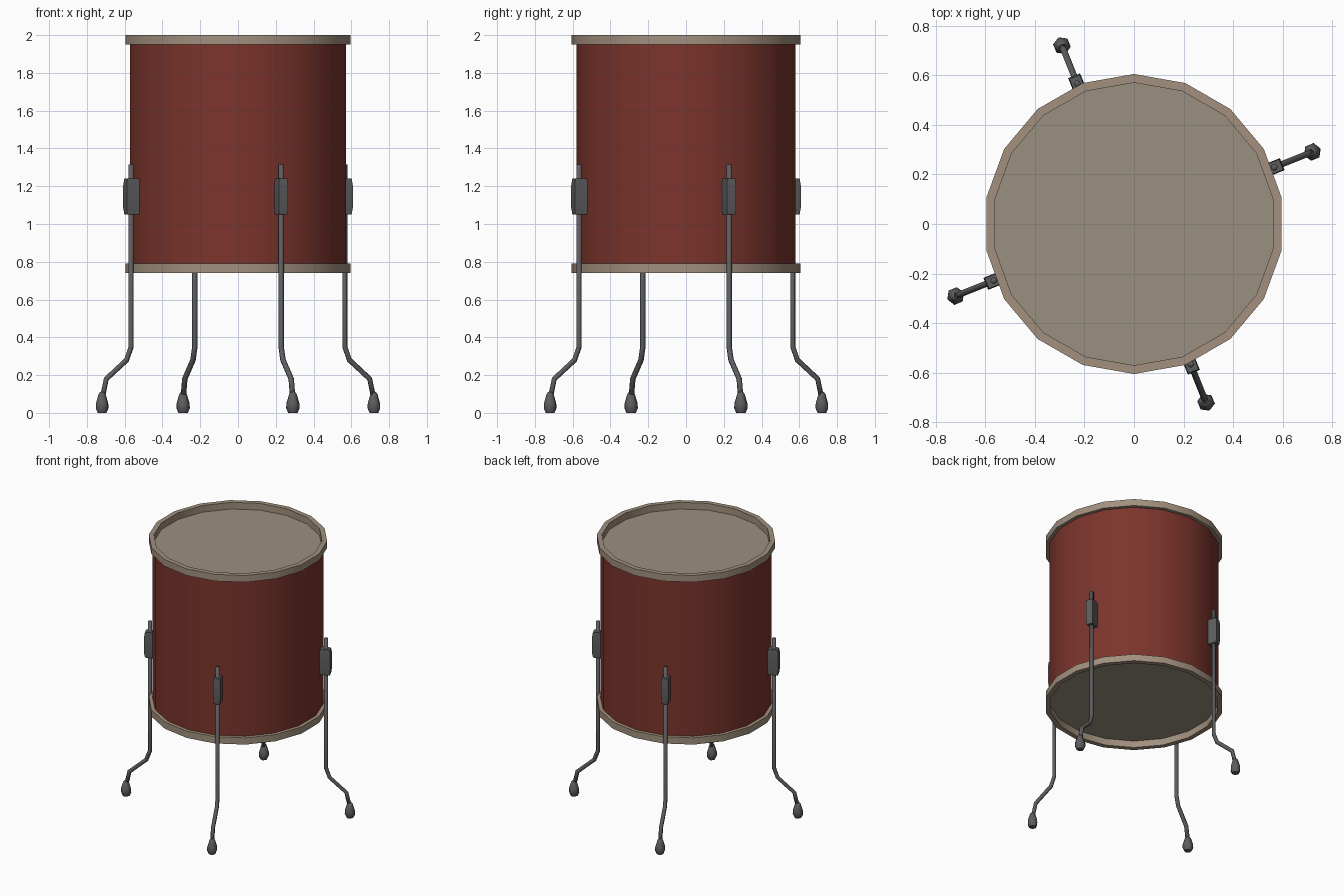
import bpy, bmesh
from math import cos, sin, radians, sqrt
from mathutils import Matrix

if "Cube" in bpy.data.objects:
    bpy.data.objects.remove(bpy.data.objects["Cube"])


def material(name, rgb):
    m = bpy.data.materials.new(name)
    m.diffuse_color = (*rgb, 1)
    m.use_nodes = True
    m.node_tree.nodes["Principled BSDF"].inputs["Base Color"].default_value = m.diffuse_color
    return m


RED = material("red_lacquer", (0.20, 0.035, 0.025))
TAN = material("warm_metal", (0.36, 0.28, 0.21))
HEAD = material("drum_skin", (0.33, 0.28, 0.22))
STEEL = material("dark_steel", (0.11, 0.11, 0.115))


def finish(name, bm, mat, smooth=None):
    bmesh.ops.recalc_face_normals(bm, faces=bm.faces[:])
    me = bpy.data.meshes.new(name)
    bm.to_mesh(me)
    bm.free()
    me.materials.append(mat)
    ob = bpy.data.objects.new(name, me)
    bpy.context.collection.objects.link(ob)
    if smooth:
        bpy.ops.object.select_all(action='DESELECT')
        ob.select_set(True)
        bpy.context.view_layer.objects.active = ob
        bpy.ops.object.shade_smooth_by_angle(angle=radians(smooth))
    return ob


def lathe(profile, n, phase=0, closed=False):
    """Turn (radius, z) points around z with n sides."""
    bm = bmesh.new()
    rings = []
    for r, z in profile:
        if r == 0:
            rings.append([bm.verts.new((0, 0, z))] * n)
        else:
            angs = [radians(phase + 360 * i / n) for i in range(n)]
            rings.append([bm.verts.new((r * cos(a), r * sin(a), z)) for a in angs])
    pairs = list(zip(rings, rings[1:]))
    if closed:
        pairs.append((rings[-1], rings[0]))
    for a, b in pairs:
        for i in range(n):
            j = (i + 1) % n
            quad = [a[i], a[j], b[j], b[i]]
            bm.faces.new(list(dict.fromkeys(quad)))
    return bm


# Drum shell
SIDES, PHASE = 18, 10
finish("drum_shell", lathe([(0.58, 0.77), (0.58, 1.96)], SIDES, PHASE), RED, 30)

# Hoops and recessed heads, top and bottom
for tag, z0, z1, h0, h1 in (("top", 1.95, 2.0, 1.935, 1.948),
                            ("bottom", 0.74, 0.79, 0.792, 0.805)):
    ring = [(0.57, z0), (0.605, z0), (0.605, z1), (0.57, z1)]
    finish(tag + "_hoop", lathe(ring, SIDES, PHASE, closed=True), TAN, 30)
    disc = [(0, h0), (0.575, h0), (0.575, h1), (0, h1)]
    finish(tag + "_head", lathe(disc, SIDES, PHASE), HEAD, 30)


def leg_rod(name, points, radius):
    """Six-sided bent rod swept along a poly curve."""
    cu = bpy.data.curves.new(name, 'CURVE')
    cu.dimensions = '3D'
    cu.bevel_depth = radius
    cu.bevel_resolution = 1
    cu.use_fill_caps = True
    sp = cu.splines.new('POLY')
    sp.points.add(len(points) - 1)
    for p, (x, z) in zip(sp.points, points):
        p.co = (x, 0, z, 1)
    tmp = bpy.data.objects.new(name + "_path", cu)
    bpy.context.collection.objects.link(tmp)
    dg = bpy.context.evaluated_depsgraph_get()
    me = bpy.data.meshes.new_from_object(tmp.evaluated_get(dg))
    bm = bmesh.new()
    bm.from_mesh(me)
    bm.normal_update()
    bpy.data.objects.remove(tmp)
    bpy.data.meshes.remove(me)
    bmesh.ops.remove_doubles(bm, verts=bm.verts[:], dist=1e-5)
    return bm


PATH = [(0.61, 1.315), (0.61, 0.35), (0.636, 0.28), (0.752, 0.18), (0.774, 0.08)]
FOOT = [(0, 0), (0.025, 0), (0.036, 0.025), (0.035, 0.05), (0.02, 0.1), (0.012, 0.11), (0, 0.11)]
CLAMP = [(0, 1.05), (0.87, 1.05), (1, 1.085), (1, 1.205), (0.87, 1.24), (0, 1.24)]

# Four legs, each with a rod, rubber foot and clamp bracket
for k in range(4):
    turn = Matrix.Rotation(radians(22 + 90 * k), 4, 'Z')
    n = str(k + 1)

    bm = leg_rod("leg_rod_" + n, PATH, 0.0145)
    bm.transform(turn)
    finish("leg_rod_" + n, bm, STEEL)

    bm = lathe(FOOT, 6)
    bm.transform(turn @ Matrix.Translation((0.776, 0, 0)))
    finish("leg_foot_" + n, bm, STEEL, 62)

    bm = lathe(CLAMP, 4, 45)
    size = Matrix.Diagonal((0.038 * sqrt(2), 0.026 * sqrt(2), 1, 1))
    bm.transform(turn @ Matrix.Translation((0.607, 0, 0)) @ size)
    finish("leg_clamp_" + n, bm, STEEL, 30)
